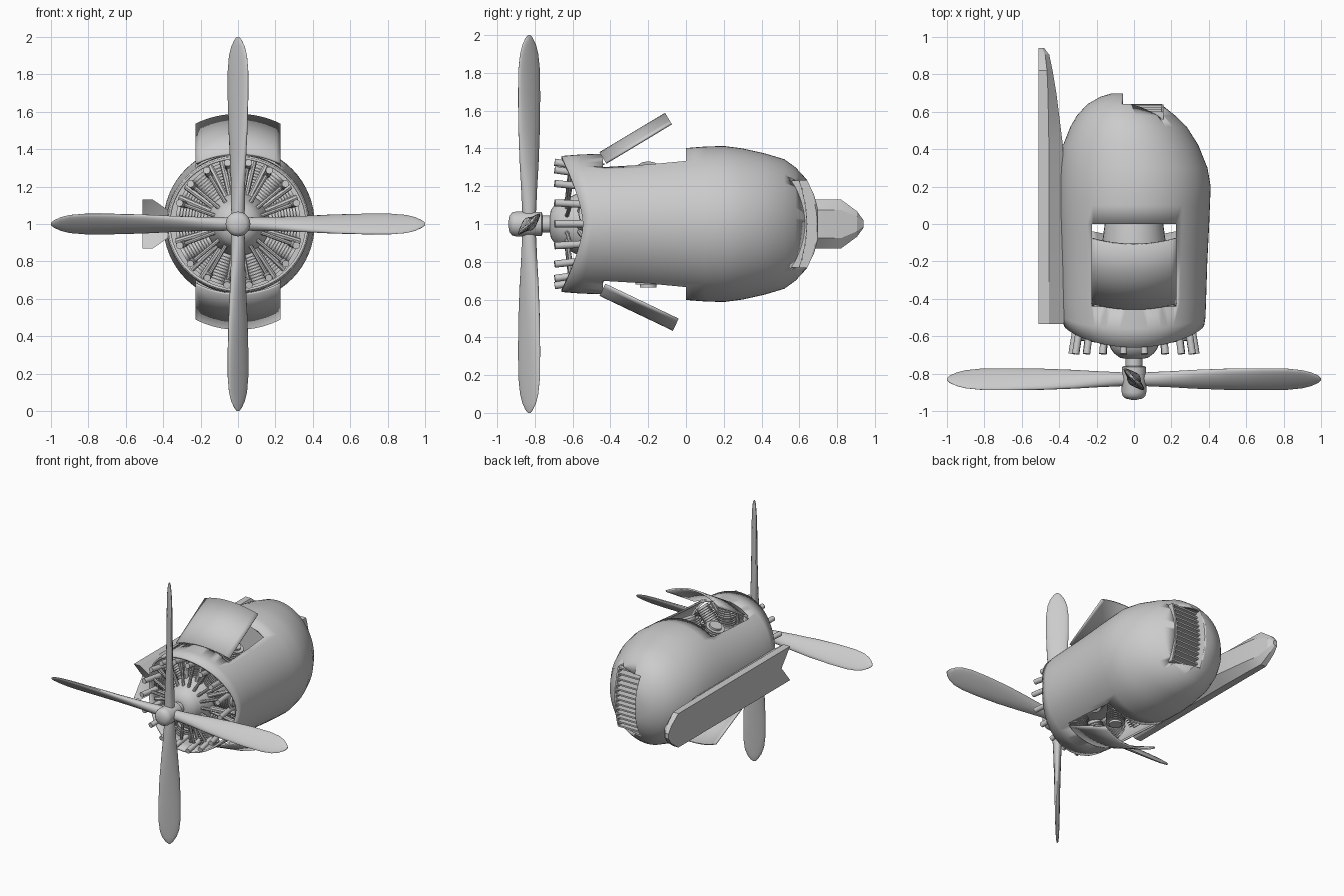
import bpy, bmesh, math
from mathutils import Vector, Matrix

if "Cube" in bpy.data.objects:
    bpy.data.objects.remove(bpy.data.objects["Cube"])

TAU = 2 * math.pi
C = Vector((0, 0, 1))


def finish(name, bm, angle=35):
    bmesh.ops.recalc_face_normals(bm, faces=bm.faces)
    me = bpy.data.meshes.new(name)
    bm.to_mesh(me)
    bm.free()
    ob = bpy.data.objects.new(name, me)
    bpy.context.collection.objects.link(ob)
    bpy.ops.object.select_all(action='DESELECT')
    ob.select_set(True)
    bpy.context.view_layer.objects.active = ob
    bpy.ops.object.shade_smooth_by_angle(angle=math.radians(angle))
    return ob


def loft(bm, rings, closed=True, cap0=True, cap1=True):
    vs = [[bm.verts.new(p) for p in r] for r in rings]
    n = len(vs[0])
    for a, b in zip(vs, vs[1:]):
        for i in range(n if closed else n - 1):
            j = (i + 1) % n
            bm.faces.new((a[i], a[j], b[j], b[i]))
    if cap0:
        bm.faces.new(vs[0])
    if cap1:
        bm.faces.new(vs[-1])


def tube(bm, p0, p1, r0, r1=None, n=10):
    p0, p1 = Vector(p0), Vector(p1)
    q = (p1 - p0).to_track_quat('Z', 'Y')
    loft(bm, [[p + q @ Vector((r * math.cos(TAU * i / n), r * math.sin(TAU * i / n), 0))
               for i in range(n)] for p, r in ((p0, r0), (p1, r0 if r1 is None else r1))])


def lathe(name, prof, n=32):
    bm = bmesh.new()
    loft(bm, [[(r * math.cos(TAU * i / n), y, 1 + r * math.sin(TAU * i / n)) for i in range(n)]
              for y, r in prof])
    return finish(name, bm)


def box(bm, lo, hi):
    lo, hi = Vector(lo), Vector(hi)
    bmesh.ops.create_cube(bm, size=1, matrix=Matrix.Translation((lo + hi) / 2)
                          @ Matrix.Diagonal((*(hi - lo), 1)))


def radial(a, r, y):
    return Vector((r * math.sin(a), y, 1 + r * math.cos(a)))


def apply_all(ob):
    bpy.context.view_layer.objects.active = ob
    for m in list(ob.modifiers):
        bpy.ops.object.modifier_apply(modifier=m.name)


# cowling shell: y, left extent, right extent, half height
stations = [(-.545, .375, .375, .36), (-.5, .382, .382, .368), (-.42, .385, .385, .373),
            (-.2, .39, .392, .385), (0, .397, .402, .402), (.1, .40, .406, .41),
            (.2, .40, .41, .413), (.3, .396, .393, .40), (.42, .38, .345, .373),
            (.52, .34, .282, .343), (.58, .305, .22, .30), (.64, .25, .145, .235),
            (.68, .18, .07, .15), (.698, .12, 0, .08)]
N = 64
rings = []
for k, (y, l, r, h) in enumerate(stations):
    ring = []
    for i in range(N):
        s, c = math.sin(TAU * i / N), math.cos(TAU * i / N)
        front = -.115 * abs(s) ** 1.5 if k == 0 else (-.06 * abs(s) ** 1.5 if k == 1 else 0)
        ring.append(((r - l) / 2 + (r + l) / 2 * c, y + front, 1 + h * s))
    rings.append(ring)
bm = bmesh.new()
loft(bm, rings, cap0=False)
cowl = finish("cowling", bm)
m = cowl.modifiers.new("shell", 'SOLIDIFY')
m.thickness, m.offset = .014, -1
# cutters for the two hatches and the rear vent
cutters = []
for lo, hi in (((-.225, -.44, 1.2), (.225, 0, 1.6)), ((-.225, -.44, .4), (.225, 0, .8)),
               ((-.06, .5, .77), (.15, .8, 1.23))):
    bm = bmesh.new()
    box(bm, lo, hi)
    cut = finish("cutter", bm)
    cut.hide_render = True
    m = cowl.modifiers.new("cut", 'BOOLEAN')
    m.operation, m.solver, m.object = 'DIFFERENCE', 'EXACT', cut
    cutters.append(cut)
apply_all(cowl)
for cut in cutters:
    bpy.data.objects.remove(cut)

# hinged hatch panels, above and below
for name, sgn, ang, length in (("top_hatch", 1, 31, .405), ("bottom_hatch", -1, 25.5, .43)):
    bm = bmesh.new()
    R, t = .45, math.radians(ang)
    half = math.asin(.225 / R)
    rows = []
    for v in (0, .5, 1):
        row = []
        for i in range(17):
            a = half * (i / 8 - 1)
            u, w = v * length, R * (math.cos(a) - 1)
            row.append((R * math.sin(a), -.455 + u * math.cos(t) - w * math.sin(t),
                        1 + sgn * (.375 + u * math.sin(t) + w * math.cos(t))))
        rows.append(row)
    loft(bm, rows, closed=False, cap0=False, cap1=False)
    ob = finish(name, bm)
    m = ob.modifiers.new("thick", 'SOLIDIFY')
    m.thickness, m.offset = .012, 0
    apply_all(ob)

# rear vent: side walls and slats
bm = bmesh.new()
for x0, x1, dy in ((-.072, -.06, 0), (.146, .158, -.055)):
    zs = [-.23, -.18, -.12, -.06, 0, .06, .12, .18, .23]
    prof = [(.695 + dy - (.06 if dy == 0 else .04) * (z / .23) ** 2, 1 + z) for z in zs]
    prof += [(.56, 1.23), (.56, .77)]
    loft(bm, [[(x, y, z) for y, z in prof] for x in (x0, x1)])
finish("vent_walls", bm)
bm = bmesh.new()
for i in range(13):
    z = -.222 + .037 * i
    y = .642 - .04 * (z / .23) ** 2
    box(bm, (-.06, y - .06, .994 + z), (.15, y, 1.006 + z))
finish("vent_slats", bm)

# side duct: y, height factor, mid x, inner x
bm = bmesh.new()
rings = []
for y, h, xm, xi in ((-.535, 1, -.455, -.375), (-.3, 1, -.455, -.375), (.42, 1, -.455, -.38),
                     (.7, 1, -.46, -.415), (.82, 1, -.465, -.435), (.905, .52, -.475, -.453),
                     (.94, .15, -.49, -.48)):
    prof = [(-.51, 0), (-.51, .13), (xm, .13), (xi, .075), (xi, 0),
            (xi, -.075), (xm, -.13), (-.51, -.13)]
    rings.append([(x, y, 1 + z * h) for x, z in prof])
rings[0][0] = (-.51, -.43, 1)  # notched mouth
rings[0][4] = (-.375, -.5, 1)
loft(bm, rings, cap0=False)
v = [min(bm.verts, key=lambda q: (q.co - Vector(p)).length) for p in rings[0]]
for a, b, c in ((0, 1, 2), (0, 2, 3), (0, 3, 4), (0, 4, 5), (0, 5, 6), (0, 6, 7)):
    bm.faces.new((v[a], v[b], v[c]))
finish("side_duct", bm, 25)

# engine core
lathe("crankcase", [(.05, .15), (-.1, .17), (-.56, .17), (-.62, .14), (-.665, .125),
                    (-.69, .108), (-.715, .075), (-.72, .05)])
lathe("propeller_shaft", [(-.70, .045), (-.78, .045)], 20)
lathe("firewall", [(.05, .385), (.06, .385)], 48)

# two rows of nine finned cylinders
bm = bmesh.new()
for y, off in ((-.5, 0), (-.2, .5)):
    for k in range(9):
        a = TAU * (k + off) / 9
        tube(bm, radial(a, .14, y), radial(a, .335, y), .046, n=14)
        for f in range(9):
            r = .185 + .016 * f
            w = .058 if f < 4 else .068
            tube(bm, radial(a, r, y), radial(a, r + .006, y), w, n=16)
finish("cylinders", bm)

# push rods and rocker tubes, a pair per cylinder
rods, rockers = bmesh.new(), bmesh.new()
for k in range(9):
    for s in (-1, 1):
        a = TAU * k / 9
        tube(rods, radial(a + s * .17, .13, -.63), radial(a + s * .17, .32, -.61), .011, n=8)
        b = a + s * .17
        tube(rockers, radial(b, .30, -.50), radial(b, .332, -.695), .019, n=12)
        # intake pipes further back
        tube(rods, radial(a + s * .27, .16, -.56), radial(a + s * .25, .345, -.52), .016, n=8)
finish("push_rods", rods)
finish("rocker_tubes", rockers)

# propeller hub
lathe("propeller_hub", [(-.76, .055), (-.765, .064), (-.90, .066), (-.92, .06),
                        (-.933, .045), (-.94, .015)])

# four twisted blades: radius, half chord, half thickness, pitch
bm = bmesh.new()
blade = [(.03, .036, .034, 60), (.1, .040, .036, 58), (.2, .048, .032, 55), (.32, .06, .027, 52),
         (.5, .073, .022, 49), (.68, .079, .018, 47), (.82, .078, .015, 46), (.9, .068, .012, 45),
         (.95, .05, .010, 45), (.985, .026, .008, 45), (1.0, .008, .004, 45)]
for q in range(4):
    rot = Matrix.Rotation(q * TAU / 4, 3, 'Y')
    rings = []
    for r, a, b, p in blade:
        t = -math.radians(p)
        ring = []
        for i in range(20):
            u, w = a * math.cos(TAU * i / 20), b * math.sin(TAU * i / 20)
            ring.append(rot @ Vector((u * math.cos(t) - w * math.sin(t),
                                      u * math.sin(t) + w * math.cos(t), r))
                        + Vector((0, -.83, 1)))
        rings.append(ring)
    loft(bm, rings)
finish("propeller_blades", bm, 50)
